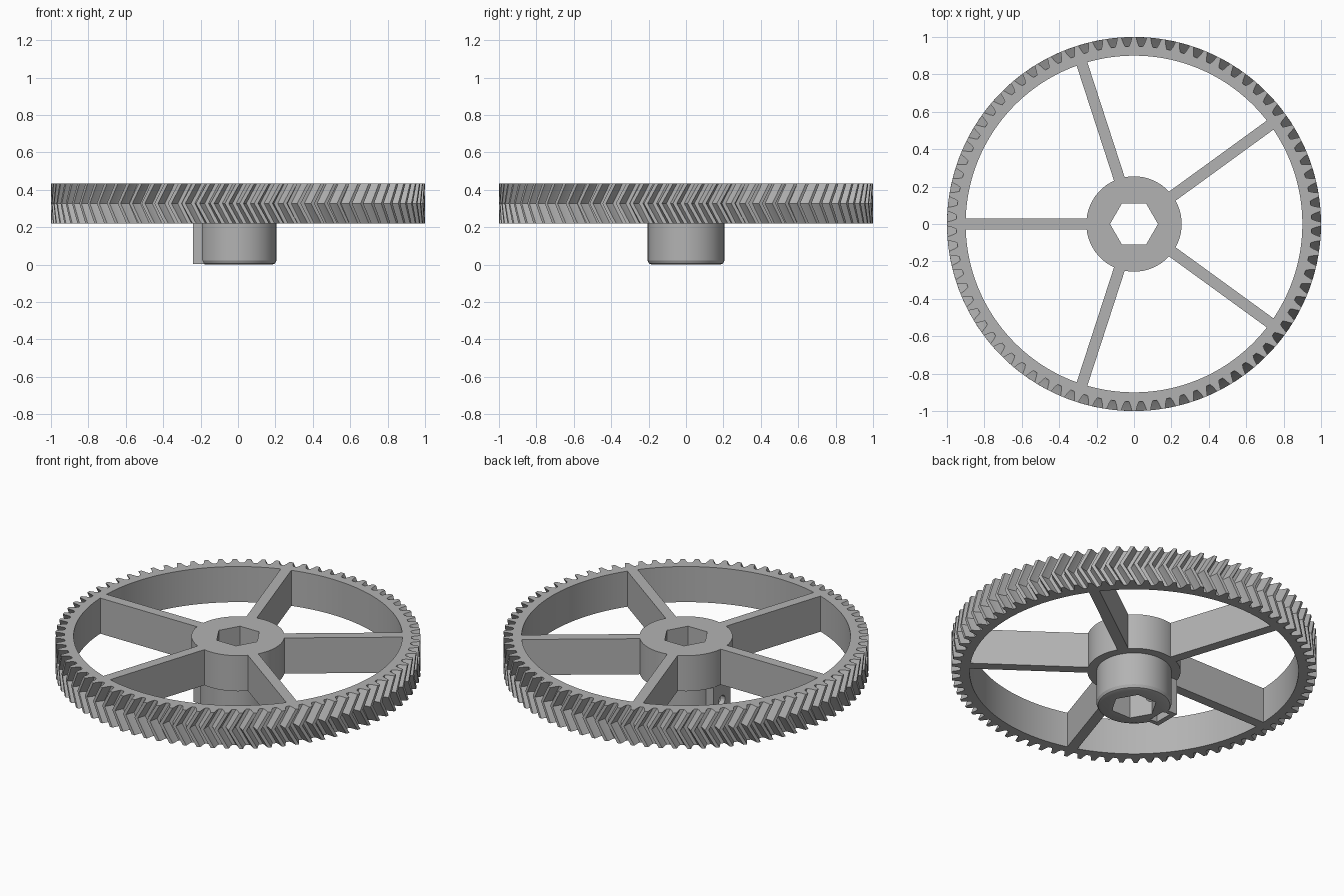
import bpy, bmesh, math
from mathutils import Matrix

cube = bpy.data.objects.get("Cube")
if cube:
    bpy.data.objects.remove(cube)

TEETH, TWIST = 80, -0.06
Z0, Z1 = 0.22, 0.435
HUB_R, BOSS_R, RIM_IN = 0.255, 0.205, 0.90

grey = bpy.data.materials.new("plain grey")
grey.use_nodes = True
COLOUR = (0.45, 0.45, 0.45, 1)
grey.diffuse_color = COLOUR
grey.node_tree.nodes["Principled BSDF"].inputs["Base Color"].default_value = COLOUR


def finish(name, bm, smooth=True):
    bmesh.ops.recalc_face_normals(bm, faces=bm.faces)
    mesh = bpy.data.meshes.new(name)
    bm.to_mesh(mesh)
    bm.free()
    mesh.materials.append(grey)
    ob = bpy.data.objects.new(name, mesh)
    bpy.context.collection.objects.link(ob)
    if smooth:
        bpy.ops.object.select_all(action='DESELECT')
        ob.select_set(True)
        bpy.context.view_layer.objects.active = ob
        bpy.ops.object.shade_smooth_by_angle(angle=math.radians(20))
    return ob


def circle(r, z, n, turn=0):
    return [(r * math.cos(turn + math.tau * i / n), r * math.sin(turn + math.tau * i / n), z)
            for i in range(n)]


def loft(bm, rings, closed=False):
    """Bridge rings with equal point counts; closed joins last to first."""
    loops = [[bm.verts.new(p) for p in ring] for ring in rings]
    pairs = list(zip(loops, loops[1:])) + ([(loops[-1], loops[0])] if closed else [])
    for a, b in pairs:
        for i in range(len(a)):
            j = (i + 1) % len(a)
            bm.faces.new((a[i], a[j], b[j], b[i]))
    return loops


def add_box(bm, lo, hi, turn=0):
    size = [h - l for l, h in zip(lo, hi)]
    mid = [(l + h) / 2 for l, h in zip(lo, hi)]
    m = Matrix.Rotation(turn, 4, 'Z') @ Matrix.Translation(mid) @ Matrix.Diagonal((*size, 1))
    bmesh.ops.create_cube(bm, size=1, matrix=m)


def cut(ob, cutter):
    cutter.hide_render = True
    cutter.hide_viewport = True
    cutter.display_type = 'WIRE'
    mod = ob.modifiers.new("cut", 'BOOLEAN')
    mod.object, mod.operation, mod.solver = cutter, 'DIFFERENCE', 'EXACT'
    bpy.context.view_layer.objects.active = ob
    bpy.ops.object.modifier_apply(modifier=mod.name)
    bpy.data.objects.remove(cutter)


# Toothed rim: one tooth outline, repeated, twisted to mid height and back
TOOTH = [(-0.36, 0.95), (-0.26, 0.965), (-0.13, 1.0), (0.13, 1.0), (0.26, 0.965), (0.36, 0.95)]


def tooth_ring(z, twist):
    ring = []
    for t in range(TEETH):
        for offset, r in TOOTH:
            a = math.tau * (t + offset) / TEETH + twist
            ring.append((r * math.cos(a), r * math.sin(a), z))
    return ring


def inner_ring(z):
    return [(RIM_IN * x / math.hypot(x, y), RIM_IN * y / math.hypot(x, y), z)
            for x, y, _ in tooth_ring(z, 0)]


bm = bmesh.new()
loft(bm, [inner_ring(Z0), tooth_ring(Z0, 0), tooth_ring((Z0 + Z1) / 2, TWIST),
          tooth_ring(Z1, 0), inner_ring(Z1)], closed=True)
finish("toothed_rim", bm)

# Five spokes
bm = bmesh.new()
for k in range(5):
    add_box(bm, (HUB_R - 0.01, -0.03, Z0), (RIM_IN + 0.01, 0.03, Z1), math.radians(36 + 72 * k))
finish("spokes", bm, smooth=False)

# Stepped hub with a rounded lower edge
bm = bmesh.new()
N = 72
profile = [(BOSS_R - 0.025, 0), (BOSS_R - 0.008, 0.006), (BOSS_R, 0.022),
           (BOSS_R, Z0), (HUB_R, Z0), (HUB_R, Z1)]
loops = loft(bm, [circle(r, z, N) for r, z in profile])
bm.faces.new(loops[0])
bm.faces.new(loops[-1])
hub = finish("hub", bm)

# Clamp block on the lower hub
bm = bmesh.new()
add_box(bm, (-0.24, -0.08, 0.003), (-0.15, 0.08, Z0 + 0.01))
block = finish("clamp_block", bm, smooth=False)
mod = hub.modifiers.new("join", 'BOOLEAN')
mod.object, mod.operation, mod.solver = block, 'UNION', 'EXACT'
bpy.context.view_layer.objects.active = hub
bpy.ops.object.modifier_apply(modifier=mod.name)
bpy.data.objects.remove(block)

# Hexagonal bore
bm = bmesh.new()
loops = loft(bm, [circle(0.128, z, 6) for z in (-0.1, 0.6)])
for loop in loops:
    bm.faces.new(loop)
cut(hub, finish("bore_cutter", bm, smooth=False))

# Nut slot, open underneath
bm = bmesh.new()
add_box(bm, (-0.21, -0.055, -0.05), (-0.16, 0.055, 0.15))
cut(hub, finish("slot_cutter", bm, smooth=False))

# Screw hole through the clamp block
bm = bmesh.new()
bmesh.ops.create_cone(bm, cap_ends=True, segments=24, radius1=0.03, radius2=0.03, depth=0.25,
                      matrix=Matrix.Translation((-0.2, 0, 0.11)) @ Matrix.Rotation(math.pi / 2, 4, 'Y'))
cut(hub, finish("screw_cutter", bm, smooth=False))

bpy.ops.object.select_all(action='DESELECT')
hub.select_set(True)
bpy.context.view_layer.objects.active = hub
bpy.ops.object.shade_smooth_by_angle(angle=math.radians(20))
